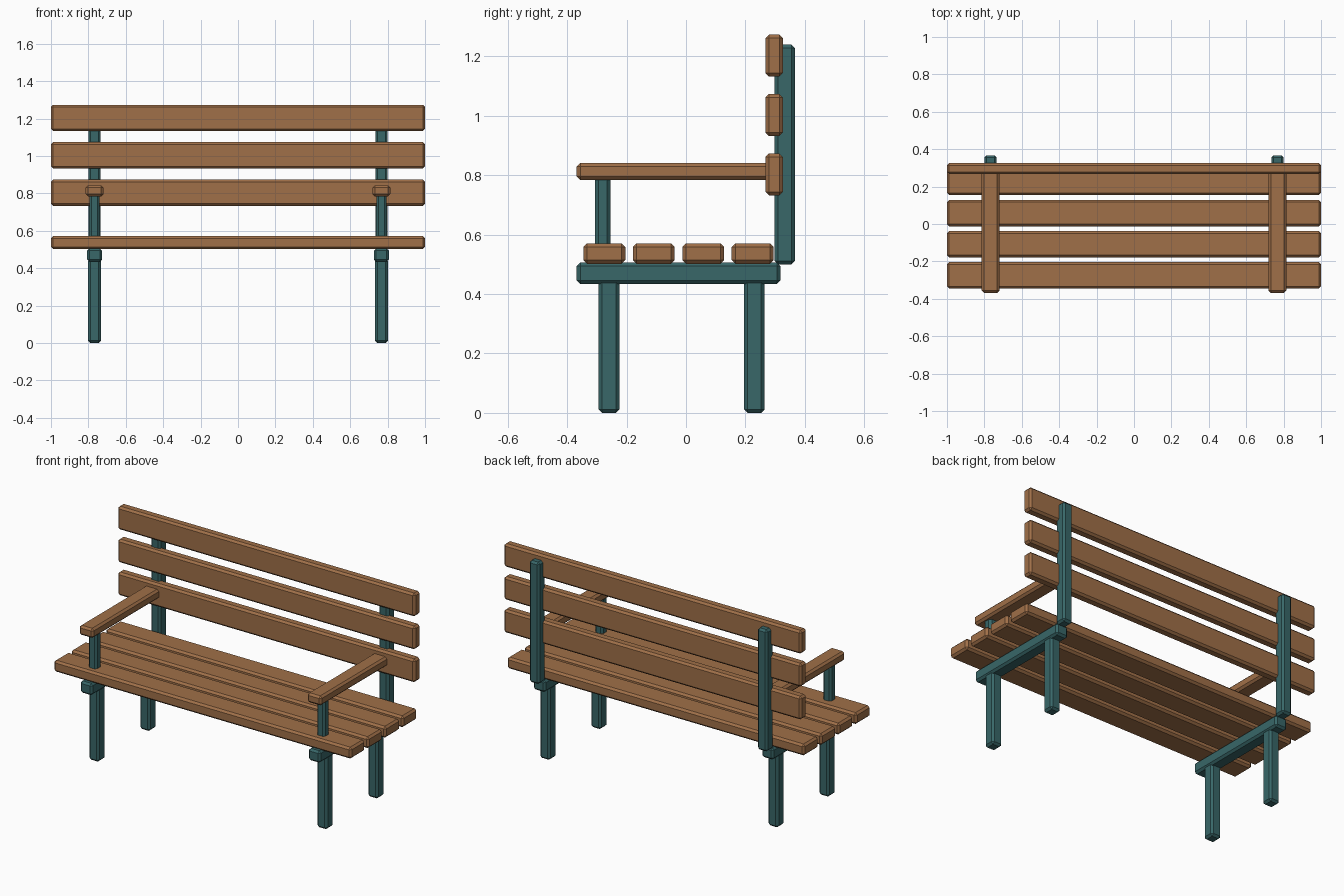
import bpy

if "Cube" in bpy.data.objects:
    bpy.data.objects.remove(bpy.data.objects["Cube"])


def material(name, color):
    m = bpy.data.materials.new(name)
    m.diffuse_color = (*color, 1)
    m.use_nodes = True
    m.node_tree.nodes["Principled BSDF"].inputs["Base Color"].default_value = m.diffuse_color
    return m


WOOD = material("wood", (0.35, 0.16, 0.065))
IRON = material("painted_metal", (0.04, 0.135, 0.14))
SIDE_X = 0.767
CHAMFER = 0.012


def bar(name, x, y, z, mat):
    """Chamfered box from (min, max) ranges on each axis."""
    ranges = (x, y, z)
    bpy.ops.mesh.primitive_cube_add(
        size=1, location=[(a + b) / 2 for a, b in ranges])
    ob = bpy.context.object
    ob.name = name
    ob.scale = [b - a for a, b in ranges]
    bpy.ops.object.transform_apply(location=False, rotation=False, scale=True)
    bevel = ob.modifiers.new("chamfer", 'BEVEL')
    bevel.width = CHAMFER
    bevel.segments = 1
    ob.data.materials.append(mat)
    return ob


def around(centre, width):
    return (centre - width / 2, centre + width / 2)


# Seat slats
for i in range(4):
    bar(f"seat_slat_{i + 1}", (-1, 1), around(-0.275 + i * 0.1665, 0.141),
        (0.502, 0.571), WOOD)

# Backrest slats
for i in range(3):
    bar(f"back_slat_{i + 1}", (-1, 1), (0.267, 0.326),
        around(0.803 + i * 0.2, 0.141), WOOD)

# Side frames, one per end
for side, s in (("left", -1), ("right", 1)):
    cx = s * SIDE_X
    bar(f"front_leg_{side}", around(cx, 0.068), around(-0.259, 0.07), (0, 0.45), IRON)
    bar(f"back_leg_{side}", around(cx, 0.068), around(0.23, 0.07), (0, 0.45), IRON)
    bar(f"seat_rail_{side}", around(cx, 0.08), (-0.368, 0.318), (0.434, 0.506), IRON)
    bar(f"back_post_{side}", around(cx, 0.066), (0.298, 0.367), (0.5, 1.24), IRON)
    bar(f"arm_support_{side}", around(cx, 0.055), around(-0.28, 0.053), (0.54, 0.8), IRON)
    bar(f"armrest_{side}", around(cx, 0.095), (-0.368, 0.3), (0.784, 0.842), WOOD)
